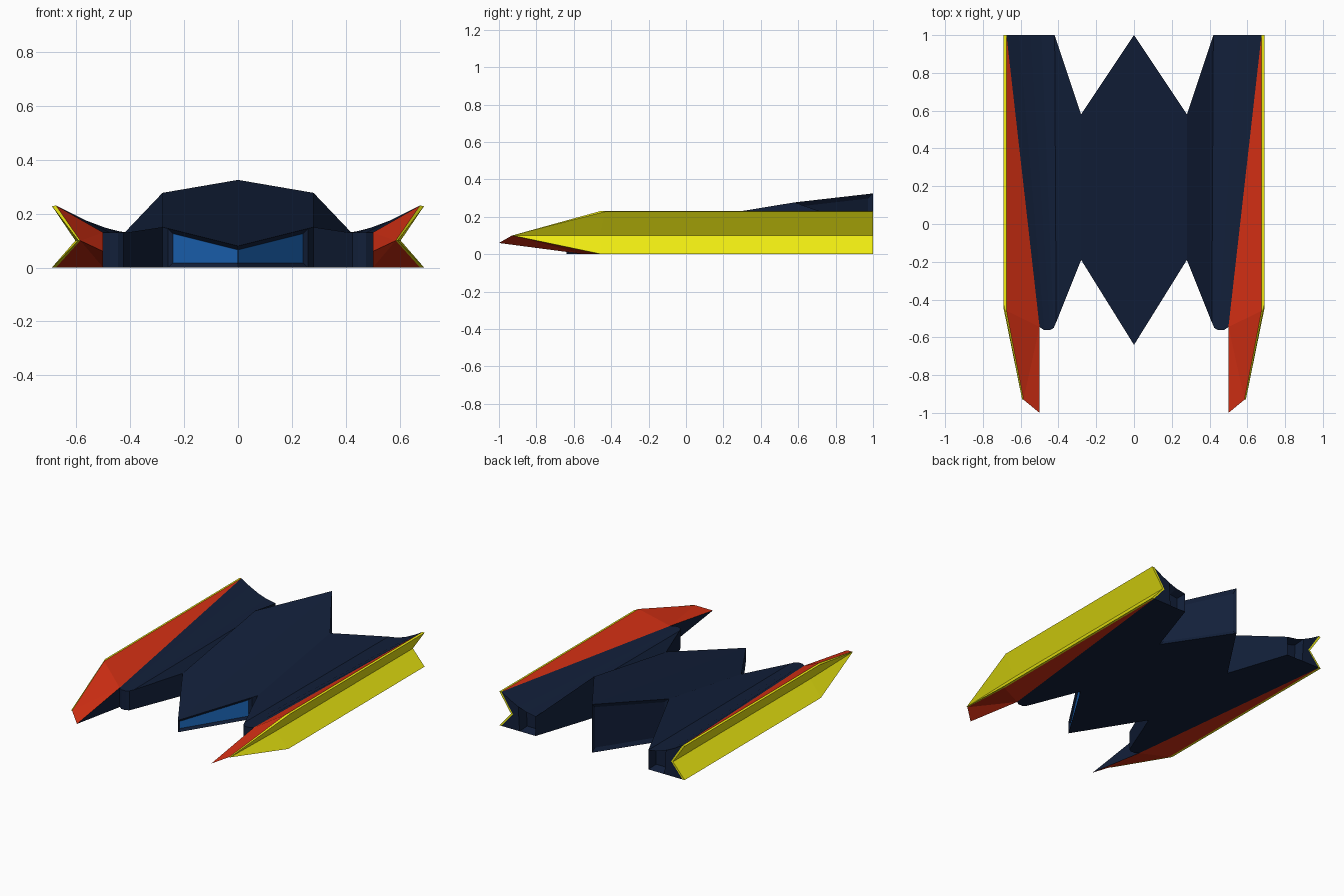
import bpy, bmesh
from mathutils import Vector as V

if "Cube" in bpy.data.objects:
    bpy.data.objects.remove(bpy.data.objects["Cube"])

COLORS = {"navy": (.006, .014, .042, 1), "red": (.68, .03, .007, 1),
          "yellow": (.88, .85, .006, 1), "blue": (.013, .15, .55, 1)}
MATS = {}
for n, c in COLORS.items():
    MATS[n] = bpy.data.materials.new(n)
    MATS[n].diffuse_color = c


def floor(p):
    return (p[0], p[1], 0)


def shell(name, centre, faces):
    """Half shell facing away from centre, mirrored in x.
    Each face: (points, material, optional (inset, depth, material))."""
    me = bpy.data.meshes.new(name)
    slots = list(MATS)
    for m in slots:
        me.materials.append(MATS[m])
    bm = bmesh.new()
    insets, cache = [], {}
    for pts, mat, *extra in faces:
        vs = []
        for p in pts:
            k = tuple(round(c, 4) for c in p)
            if k not in cache:
                cache[k] = bm.verts.new(k)
            vs.append(cache[k])
        f = bm.faces.new(vs)
        f.normal_update()
        if f.normal.dot(f.calc_center_median() - V(centre)) < 0:
            f.normal_flip()
        f.material_index = slots.index(mat)
        if extra:
            insets.append((f, extra[0]))
    for f, (t, d, mat) in insets:
        bmesh.ops.inset_individual(bm, faces=[f], thickness=t, depth=-d,
                                   use_even_offset=True)
        f.material_index = slots.index(mat)
    bm.to_mesh(me)
    bm.free()
    ob = bpy.data.objects.new(name, me)
    bpy.context.collection.objects.link(ob)
    md = ob.modifiers.new("mirror", 'MIRROR')
    md.use_clip = True
    return ob


# Central hull: sloping deck, raked front windows, rear panels
A, W, B = (0, -.64, .08), (.26, -.222, .145), (.28, -.19, .15)
C, D = (.28, .58, .277), (0, 1, .325)
deck = [A, W, B, C, D]
shell("hull", (0, .2, .08), [
    (deck, "navy"),
    ([floor(p) for p in deck], "navy"),
    ([A, W, floor(W), floor(A)], "navy", (.017, .012, "blue")),
    ([W, B, floor(B), floor(W)], "navy"),
    ([C, D, floor(D), floor(C)], "navy", (.025, .012, "navy")),
])

# Side pods: rounded nose ruled back to a dished rear edge
nose = [(.412, -.52, .13), (.425, -.55, .13), (.445, -.562, .13),
        (.475, -.562, .13), (.5, -.545, .13)]
rear = [(.42, 1, .13), (.49, 1, .142), (.55, 1, .163),
        (.61, 1, .192), (.675, 1, .23)]
H0, J0 = (.42, 1, 0), (.54, 1, 0)
K0, KM = (.675, 1, 0), (.59, 1, .1)
pod = [([B, nose[0], rear[0], C], "navy"),
       ([B, nose[0], floor(nose[0]), floor(B)], "navy"),
       ([C, rear[0], H0, floor(C)], "navy"),
       ([floor(B)] + [floor(p) for p in nose] + [K0, J0, H0, floor(C)], "navy"),
       ([H0, rear[0], rear[1], rear[2], J0], "navy", (.016, .06, "navy")),
       ([J0, rear[2], rear[3], rear[4], KM, K0], "navy")]
for i in range(4):
    pod.append(([nose[i], nose[i + 1], rear[i + 1], rear[i]], "navy"))
    pod.append(([nose[i], nose[i + 1], floor(nose[i + 1]), floor(nose[i])], "navy"))
shell("pods", (.4, .3, .06), pod)

# Red fins: pointed prow plus tapering strips above and below
G, tip, T = nose[4], (.5, -1, .06), (.585, -.93, .1)
L1, L0 = (.675, -.46, .23), (.675, -.46, 0)
shell("fins", (.57, -.5, .08), [
    ([tip, T, G], "red"), ([T, L1, G], "red"),
    ([G, L1, rear[4]], "red"),
    ([tip, T, floor(G)], "red"), ([T, L0, floor(G)], "red"),
    ([floor(G), L0, K0], "red"),
    ([tip, G, floor(G)], "navy"),
])

# Yellow side rails: V-section channel tapering to a point at the front
R1, R0, RM = (.69, -.43, .228), (.69, -.45, 0), (.603, -.46, .1)
E1, E0, EM = (.69, 1, .228), (.69, 1, 0), (.603, 1, .1)
TO = (.592, -.93, .1)
rail = [([R1, E1, EM, RM], "yellow"), ([R0, E0, EM, RM], "yellow"),
        ([TO, R1, RM], "yellow"), ([TO, R0, RM], "yellow")]
for r, e, l, k in ((R1, E1, L1, rear[4]), (R0, E0, L0, K0)):
    rail += [([l, r, e, k], "yellow"), ([T, TO, r, l], "yellow"),
             ([k, e, EM, KM], "yellow")]
shell("side_rails", (.57, .2, .1), rail)

for m in bpy.data.materials:
    if m.users and not m.is_grease_pencil:
        m.use_nodes = True
        m.node_tree.nodes["Principled BSDF"].inputs["Base Color"].default_value = m.diffuse_color
